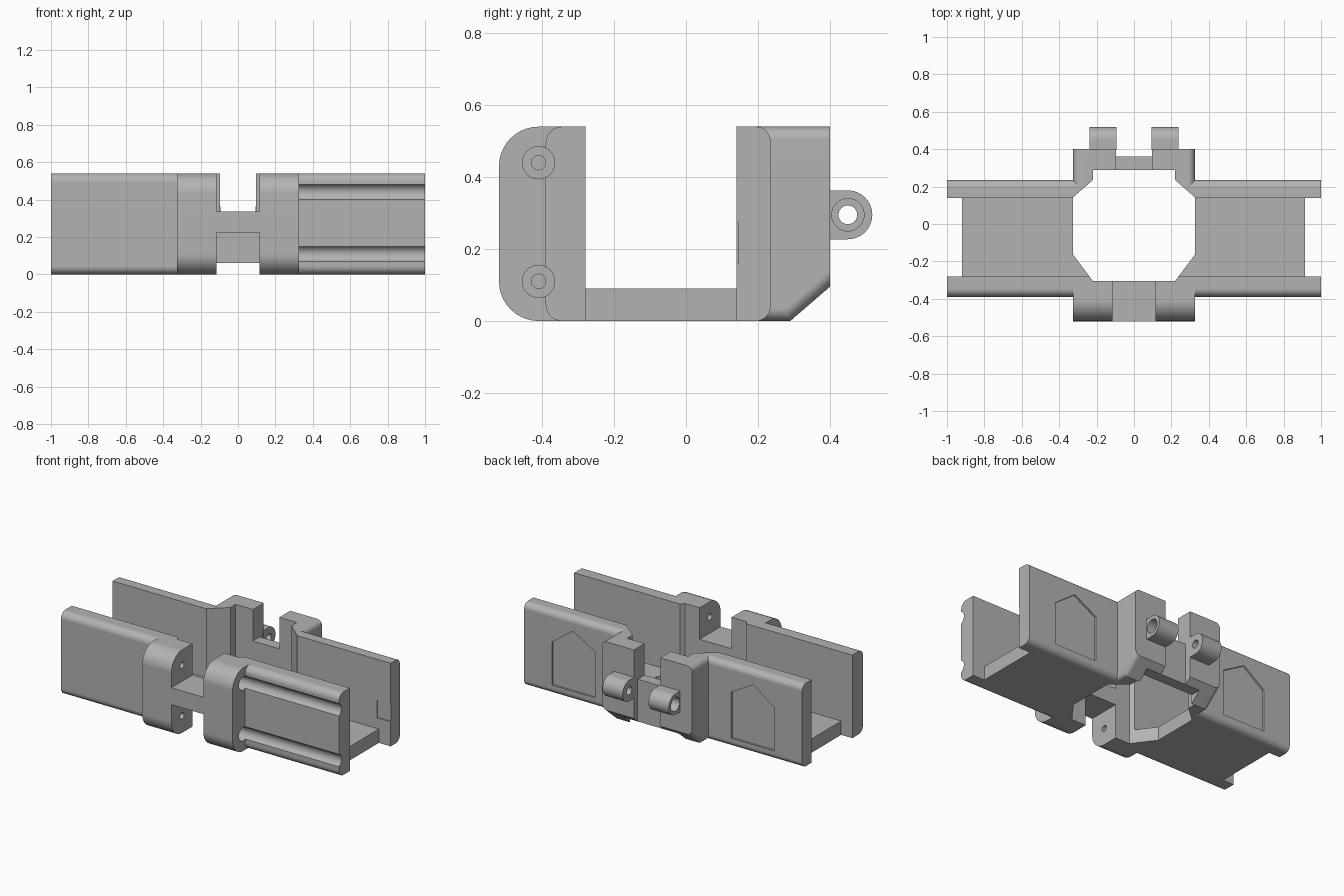
import bpy, bmesh, math
from mathutils import Vector

cube = bpy.data.objects.get("Cube")
if cube:
    bpy.data.objects.remove(cube, do_unlink=True)

grey = bpy.data.materials.new("plain grey")
grey.use_nodes = True
COLOUR = (0.45, 0.45, 0.45, 1)
grey.diffuse_color = COLOUR
grey.node_tree.nodes["Principled BSDF"].inputs["Base Color"].default_value = COLOUR

TOP = 0.54       # height of the walls
HALF = 0.325     # half width of the central section
SCREWS = (0.11, 0.44)


def prism(name, profile, lo, hi, axis="X", round_edges=None):
    """Extrude a profile: (y, z) along X, (x, z) along Y or (x, y) along Z."""
    place = {"X": lambda a, b, c: (c, a, b),
             "Y": lambda a, b, c: (a, c, b),
             "Z": lambda a, b, c: (a, b, c)}[axis]
    bm = bmesh.new()
    rings = [[bm.verts.new(place(a, b, c)) for a, b in profile] for c in (lo, hi)]
    for ring in rings:
        bm.faces.new(ring)
    for i in range(len(profile)):
        j = (i + 1) % len(profile)
        bm.faces.new((rings[0][i], rings[0][j], rings[1][j], rings[1][i]))
    bmesh.ops.recalc_face_normals(bm, faces=bm.faces)
    if round_edges:
        rule, radius = round_edges
        bmesh.ops.bevel(bm, geom=[e for e in bm.edges if rule(e)], offset=radius,
                        segments=8, profile=0.5, affect="EDGES")
    mesh = bpy.data.meshes.new(name)
    bm.to_mesh(mesh)
    bm.free()
    obj = bpy.data.objects.new(name, mesh)
    bpy.context.collection.objects.link(obj)
    mesh.materials.append(grey)
    return obj


def rect(a0, a1, b0, b1):
    return [(a0, b0), (a1, b0), (a1, b1), (a0, b1)]


def circle(a, b, r, n=32):
    return [(a + r * math.cos(2 * math.pi * i / n), b + r * math.sin(2 * math.pi * i / n))
            for i in range(n)]


def rounded(points, radii, n=10):
    """Fillet the square corners of a profile."""
    out = []
    for i, (p, r) in enumerate(zip(points, radii)):
        p = Vector(p)
        if not r:
            out.append(tuple(p))
            continue
        a = (Vector(points[i - 1]) - p).normalized()
        b = (Vector(points[(i + 1) % len(points)]) - p).normalized()
        for k in range(n + 1):
            t = math.pi / 2 * k / n
            out.append(tuple(p + r * (a + b) - r * (b * math.cos(t) + a * math.sin(t))))
    return out


def cut(obj, *cutters):
    """Subtract cutters and discard them."""
    for cutter in cutters:
        cutter.hide_render = True
        mod = obj.modifiers.new("cut", "BOOLEAN")
        mod.operation = "DIFFERENCE"
        mod.solver = "EXACT"
        mod.object = cutter
        bpy.context.view_layer.objects.active = obj
        bpy.ops.object.modifier_apply(modifier=mod.name)
        bpy.data.objects.remove(cutter, do_unlink=True)


def opening():
    """Central opening through the whole height."""
    half = [(0.22, -0.305), (HALF, -0.165), (HALF, 0.143), (0.22, 0.235), (0.22, 0.29)]
    return prism("opening_cutter", half + [(-x, y) for x, y in reversed(half)], -0.1, 0.7, "Z")


def bore(r, x0, x1, z):
    return prism("bore_cutter", circle(-0.41, z, r), x0, x1)


parts = []

# Floor of the channel
floor = prism("floor", rect(-0.92, 0.915, -0.28, 0.14), 0, 0.09, "Z")
cut(floor, opening())
parts.append(floor)

front_wall_profile = rounded(rect(-0.39, -0.28, 0, TOP), (0.045, 0, 0, 0.045))
back_wall_profile = rounded(rect(0.14, 0.235, 0, TOP), (0, 0.04, 0.04, 0))
front_clamp_profile = rounded(rect(-0.52, -0.28, 0, TOP), (0.11, 0, 0, 0.11))
back_clamp_profile = [(0.14, 0), (0.29, 0), (0.40, 0.095), (0.40, TOP), (0.14, TOP)]
lug_profile = [(0.395, 0.227), (0.45, 0.227)] + [
    (0.45 + 0.068 * math.sin(math.pi * k / 16), 0.295 - 0.068 * math.cos(math.pi * k / 16))
    for k in range(1, 16)] + [(0.45, 0.363), (0.395, 0.363)]

for side, s in (("left", 1), ("right", -1)):
    def outer(e, s=s):
        a, b = e.verts
        on_side = all(abs(v.co.x - s * HALF) < 1e-4 for v in (a, b))
        return on_side and abs(a.co.y - b.co.y) > 0.01

    # Side walls
    front_wall = prism(side + "_front_wall", front_wall_profile, s * HALF, s)
    back_wall = prism(side + "_back_wall", back_wall_profile, s * 0.21, s)
    house = [(s * x, z) for x, z in
             ((0.49, 0.06), (0.80, 0.06), (0.80, 0.34), (0.65, 0.45), (0.49, 0.36))]
    cut(back_wall, opening(), prism("panel_cutter", house, 0.223, 0.3, "Y"))

    # Front clamp blocks
    front_clamp = prism(side + "_front_clamp", front_clamp_profile, s * 0.115, s * HALF)
    cut(front_clamp, opening())

    # Screw holes, with head grooves along one wall
    for z in SCREWS:
        if s > 0:
            cut(front_clamp, bore(0.02, 0.05, 0.3, z), bore(0.045, 0.24, 0.5, z))
            cut(front_wall, bore(0.045, 0.2, 1.1, z))
        else:
            cut(front_clamp, bore(0.02, -0.05, -0.28, z))
    if s > 0:
        cut(back_wall, prism("nick_cutter", rect(0.9, 1.1, 0.16, 0.275), 0.1, 0.146, "Y"))

    # Back clamp blocks
    back_clamp = prism(side + "_back_clamp", back_clamp_profile, s * 0.095, s * HALF,
                       round_edges=(outer, 0.035))
    cut(back_clamp, opening(),
        prism("relief_cutter", rect(s * 0.05, s * 0.2, 0.1, 0.6), -0.1, 0.06, "Z"))

    # Hinge lugs with counterbored holes
    lug = prism(side + "_lug", lug_profile, s * 0.093, s * 0.238)
    cut(lug, prism("pin_cutter", circle(0.45, 0.295, 0.026), s * 0.05, s * 0.3),
        prism("head_cutter", circle(0.45, 0.295, 0.045), s * 0.18, s * 0.3))

    parts += [front_wall, back_wall, front_clamp, back_clamp, lug]

# Bridges joining the clamp halves
parts.append(prism("front_bridge", rect(-0.52, -0.305, 0.225, 0.335), -0.115, 0.115))
parts.append(prism("back_bridge", rect(0.29, 0.36, 0.06, 0.335), -0.095, 0.095))

# Smooth the rounded surfaces
bpy.ops.object.select_all(action="DESELECT")
for part in parts:
    part.select_set(True)
bpy.context.view_layer.objects.active = parts[0]
bpy.ops.object.shade_smooth_by_angle(angle=math.radians(30))
for part in parts:
    weighted = part.modifiers.new("even_shading", "WEIGHTED_NORMAL")
    weighted.keep_sharp = True
